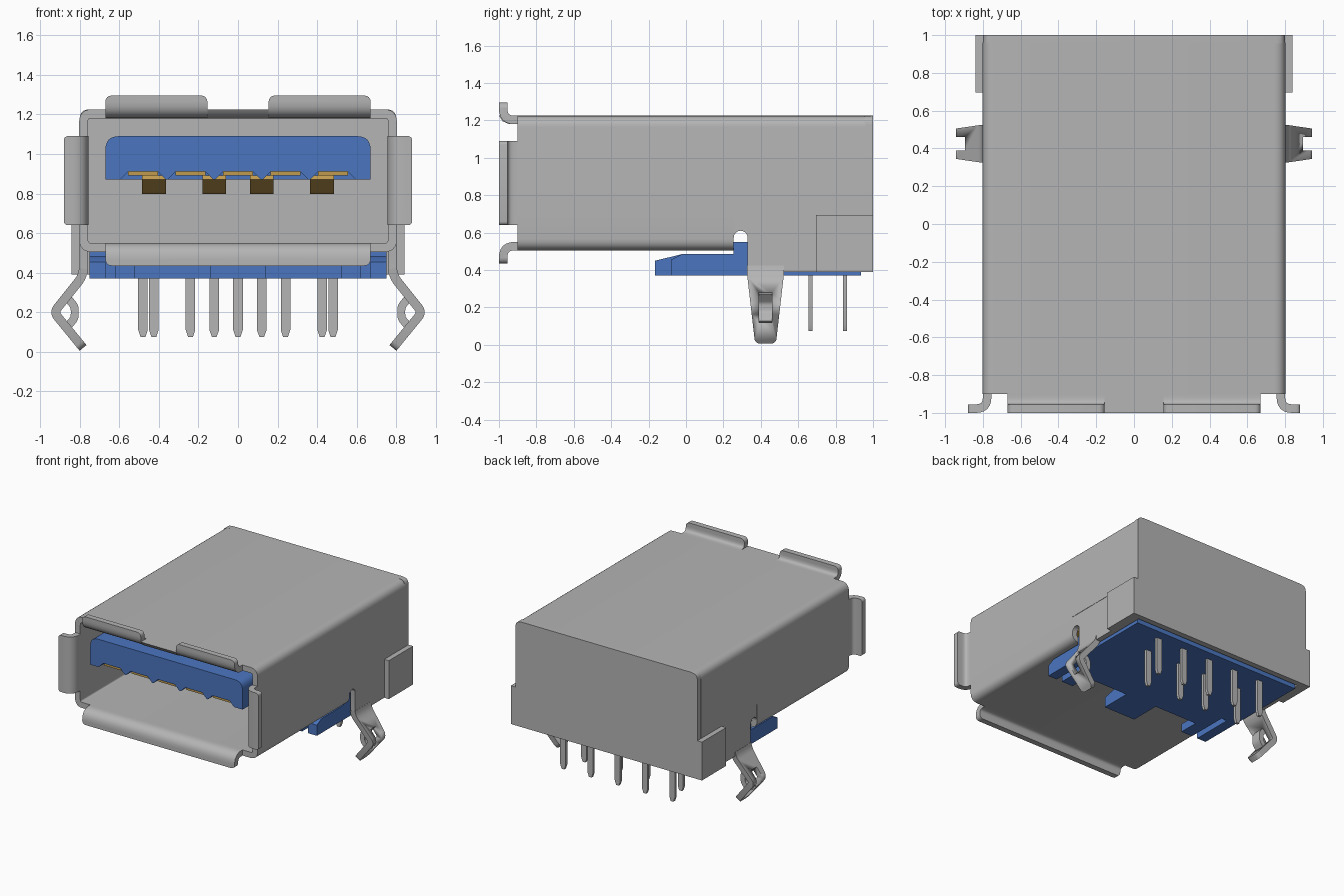
import bpy, bmesh
from math import pi, cos, sin
from mathutils import Vector

cube = bpy.data.objects.get("Cube")
if cube:
    bpy.data.objects.remove(cube, do_unlink=True)


def material(name, rgb):
    m = bpy.data.materials.new(name)
    m.use_nodes = True
    m.diffuse_color = (*rgb, 1)
    bsdf = next(n for n in m.node_tree.nodes if n.type == 'BSDF_PRINCIPLED')
    bsdf.inputs["Base Color"].default_value = (*rgb, 1)
    return m


METAL = material("sheet metal grey", (0.46, 0.46, 0.46))
BLUE = material("plastic blue", (0.07, 0.18, 0.53))
GOLD = material("contact gold", (0.53, 0.33, 0.08))
T = 0.045  # sheet thickness


def fillet(path, d, n=6):
    """Round the inner points of an open path."""
    pts = [Vector(p) for p in path]
    out = [pts[0]]
    for a, p, b in zip(pts, pts[1:], pts[2:]):
        s, e = p + (a - p).normalized() * d, p + (b - p).normalized() * d
        for i in range(n + 1):
            t = i / n
            out.append(s * (1 - t) ** 2 + p * 2 * t * (1 - t) + e * t * t)
    return out + [pts[-1]]


def ribbon(path, t=T):
    """Outline of a strip of thickness t centred on a path."""
    pts = [Vector(p) for p in path]
    left, right = [], []
    for i, p in enumerate(pts):
        a = (p - pts[i - 1]).normalized() if i else None
        b = (pts[i + 1] - p).normalized() if i + 1 < len(pts) else a
        a = a or b
        d = (a + b).normalized()
        off = Vector((-d.y, d.x)) * (t / 2 / max(d.dot(a), 0.5))
        left.append(p + off)
        right.append(p - off)
    return left + right[::-1]


def prism(name, outline, axis, lo, hi, mat, bevel=None, width=0.03, shape=None):
    """Extrude a 2D outline along an axis; bevel edges chosen by a rule."""
    place = {'x': lambda p, h: (h, p[0], p[1]),
             'y': lambda p, h: (p[0], h, p[1]),
             'z': lambda p, h: (p[0], p[1], h)}[axis]
    bm = bmesh.new()
    a = [bm.verts.new(place(p, lo)) for p in outline]
    b = [bm.verts.new(place(p, hi)) for p in outline]
    bm.faces.new(a)
    bm.faces.new(b[::-1])
    for i in range(len(a)):
        j = (i + 1) % len(a)
        bm.faces.new((a[i], b[i], b[j], a[j]))
    if shape:
        for v in bm.verts:
            shape(v.co)
    if bevel:
        edges = [e for e in bm.edges if bevel(e.verts[0].co, e.verts[1].co)]
        bmesh.ops.bevel(bm, geom=edges, offset=width, segments=4,
                        profile=0.5, affect='EDGES')
    bmesh.ops.recalc_face_normals(bm, faces=bm.faces)
    me = bpy.data.meshes.new(name)
    bm.to_mesh(me)
    bm.free()
    me.materials.append(mat)
    ob = bpy.data.objects.new(name, me)
    bpy.context.collection.objects.link(ob)
    bpy.ops.object.select_all(action='DESELECT')
    ob.select_set(True)
    bpy.context.view_layer.objects.active = ob
    bpy.ops.object.shade_smooth_by_angle(angle=0.6)
    return ob


def box(name, x, y, z, mat):
    outline = [(x[0], y[0]), (x[1], y[0]), (x[1], y[1]), (x[0], y[1])]
    return prism(name, outline, 'z', z[0], z[1], mat)


def flip(path):
    """Mirror a profile about the mid height of the shell."""
    return [(p[0], 1.73 - p[1]) for p in path]


# Shell: top and sides, then the floor that stops short of the rear
SPLIT = 0.7
arch = fillet([(-0.78, SPLIT), (-0.78, 1.2025), (0.78, 1.2025), (0.78, SPLIT)], 0.04)
prism("shell_top", ribbon(arch), 'y', -0.9, 0.96, METAL)
trough = fillet([(-0.78, SPLIT), (-0.78, 0.5275), (0.78, 0.5275), (0.78, SPLIT)], 0.04)
prism("shell_floor", ribbon(trough), 'y', -0.9, 0.255, METAL)

# Back wall with rounded top edge
wall = [(-0.8, 0.39)] + fillet([(-0.8, SPLIT), (-0.8, 1.225), (0.8, 1.225),
                                (0.8, SPLIT)], 0.05) + [(0.8, 0.39)]
prism("back_wall", wall, 'y', 0.955, 1.0, METAL, width=0.04,
      bevel=lambda a, b: min(a.y, b.y) > 0.99 and min(a.z, b.z) > 1.22)

# Front lips on top, bottom and sides
lip = ribbon(fillet([(-0.9, 1.2025), (-0.9775, 1.2025), (-0.9775, 1.295)], 0.06))
prism("bottom_lip", flip(lip), 'x', -0.67, 0.67, METAL,
      bevel=lambda a, b: max(a.z, b.z) < 0.436 and abs(a.x - b.x) < 0.01)
prism("top_lip_centre", [(-0.9, 1.18), (-0.945, 1.18), (-0.98, 1.195),
                         (-1, 1.225), (-0.9, 1.225)], 'x', -0.155, 0.155, METAL)

for s, side in ((1, "left"), (-1, "right")):
    prism(side + "_top_lip", lip, 'x', s * 0.155, s * 0.67, METAL,
          bevel=lambda a, b: min(a.z, b.z) > 1.294 and abs(a.x - b.x) < 0.01)
    path = fillet([(s * 0.7775, -0.9), (s * 0.7775, -0.9775), (s * 0.88, -0.9775)], 0.06)
    prism(side + "_side_lip", ribbon(path), 'z', 0.64, 1.09, METAL, width=0.02,
          bevel=lambda a, b: min(abs(a.x), abs(b.x)) > 0.879 and abs(a.z - b.z) < 0.01)

    # Rear side wall with a round-topped relief slot
    arc = [(0.2925 + 0.0375 * cos(i * pi / 10), 0.5725 + 0.0375 * sin(i * pi / 10))
           for i in range(11)]
    cheek = [(0.96, 0.39), (0.33, 0.39)] + arc + [(0.255, SPLIT), (0.96, SPLIT)]
    prism(side + "_rear_side", cheek, 'x', s * 0.7575, s * 0.8, METAL)
    box(side + "_rear_flap", (s * 0.8, s * 0.84), (0.695, 1.0), (0.39, 0.695), METAL)

    # Tapered spring leg, with its middle strip pressed inwards
    def taper(co):
        k = min(max(co.z / 0.39, 0), 1)
        co.y = 0.425 + (co.y - 0.425) * (0.055 + 0.045 * k) / 0.1

    path = fillet([(s * 0.78, 0.42), (s * 0.79, 0.375), (s * 0.93, 0.2),
                   (s * 0.783, 0.02)], 0.03)
    leg = prism(side + "_leg", ribbon(path), 'y', 0.325, 0.525, METAL, shape=taper,
                bevel=lambda a, b: max(a.z, b.z) < 0.04 and abs(a.y - b.y) < 0.01)
    cutter = box("leg_cutter", (s * 0.75, s), (0.39, 0.46), (0.12, 0.28), METAL)
    cutter.hide_render = True
    cut = leg.modifiers.new("slot", 'BOOLEAN')
    cut.operation, cut.object, cut.solver = 'DIFFERENCE', cutter, 'EXACT'
    bpy.context.view_layer.objects.active = leg
    bpy.ops.object.modifier_apply(modifier=cut.name)
    bpy.data.objects.remove(cutter, do_unlink=True)
    path = fillet([(s * 0.873, 0.285), (s * 0.825, 0.23), (s * 0.825, 0.17),
                   (s * 0.873, 0.115)], 0.02)
    prism(side + "_leg_strip", ribbon(path, 0.04), 'y', 0.385, 0.465, METAL)

    # Prongs of the plastic base
    prism(side + "_outer_prong", [(-0.08, 0.37), (0.26, 0.37), (0.26, 0.485),
                                  (-0.02, 0.485), (-0.08, 0.455)],
          'x', s * 0.67, s * 0.75, BLUE)
    box(side + "_inner_prong", (s * 0.52, s * 0.62), (-0.08, 0.26), (0.37, 0.435), BLUE)

# Plastic base
box("base_rear", (-0.75, 0.75), (0.255, 0.935), (0.37, 0.55), BLUE)
box("base_front", (-0.62, 0.62), (0.08, 0.256), (0.37, 0.485), BLUE)
prism("base_centre_prong", [(-0.165, 0.37), (0.1, 0.37), (0.1, 0.485),
                            (-0.02, 0.485), (-0.165, 0.45)], 'x', -0.14, 0.14, BLUE)

# Tongue: notched tip and plain rear part
crown = fillet([(0.67, 0.87), (0.67, 1.09), (-0.67, 1.09), (-0.67, 0.87)], 0.07)
centres = [0.24 * i for i in range(-2, 3)]
notches = []
for c in centres:
    notches += [(c - 0.115, 0.87), (c - 0.075, 0.91), (c + 0.075, 0.91), (c + 0.115, 0.87)]
prism("tongue_tip", crown + notches, 'y', -0.9, -0.6, BLUE)
prism("tongue_rear", crown, 'y', -0.6, 0.956, BLUE)

# Contacts and solder pins
def pin(name, x, y):
    outline = [(x - 0.024, 0.4), (x - 0.024, 0.11), (x - 0.012, 0.075),
               (x + 0.012, 0.075), (x + 0.024, 0.11), (x + 0.024, 0.4)]
    prism(name, outline, 'y', y - 0.011, y + 0.011, METAL)


for i, c in enumerate(centres):
    box(f"tip_contact_{i + 1}", (c - 0.075, c + 0.075), (-0.89, -0.595), (0.89, 0.912), GOLD)
    pin(f"rear_pin_{i + 1}", c, 0.85)

spring = ribbon(fillet([(-0.72, 0.88), (-0.55, 0.805), (0.3, 0.88)], 0.06), 0.022)
for i, c in enumerate((-0.425, -0.12, 0.12, 0.425)):
    prism(f"spring_contact_{i + 1}", spring, 'x', c - 0.06, c + 0.06, GOLD)
    pin(f"front_pin_{i + 1}", c, 0.665)
